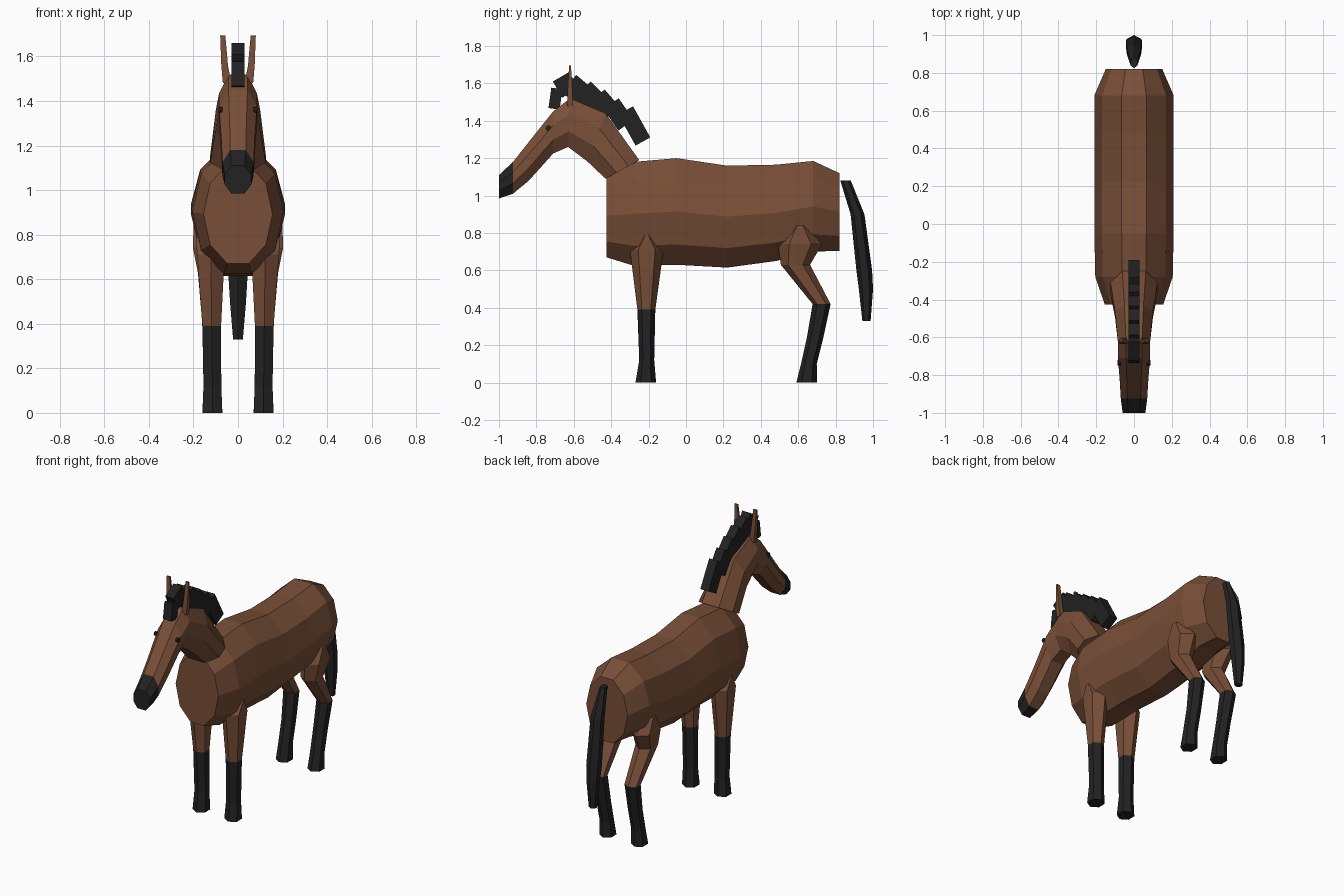
import bpy, bmesh, math
from mathutils import Vector

if "Cube" in bpy.data.objects:
    bpy.data.objects.remove(bpy.data.objects["Cube"])


def material(name, color):
    m = bpy.data.materials.new(name)
    m.diffuse_color = (*color, 1)
    m.use_nodes = True
    m.node_tree.nodes["Principled BSDF"].inputs["Base Color"].default_value = m.diffuse_color
    return m


BROWN = material("bay brown", (0.19, 0.078, 0.039))
BLACK = material("soft black", (0.016, 0.016, 0.016))


def loft(name, rings, mats, dark=None):
    """Skin a list of point rings, cap both ends, colour faces by a rule."""
    bm = bmesh.new()
    loops = [[bm.verts.new(p) for p in ring] for ring in rings]
    n = len(loops[0])
    for a, b in zip(loops, loops[1:]):
        for i in range(n):
            j = (i + 1) % n
            bm.faces.new((a[i], a[j], b[j], b[i]))
    bm.faces.new(loops[0])
    bm.faces.new(loops[-1])
    bmesh.ops.recalc_face_normals(bm, faces=bm.faces)
    if dark:
        for f in bm.faces:
            f.material_index = int(dark(f.calc_center_median()))
    me = bpy.data.meshes.new(name)
    bm.to_mesh(me)
    bm.free()
    for m in mats:
        me.materials.append(m)
    ob = bpy.data.objects.new(name, me)
    bpy.context.collection.objects.link(ob)
    return ob


# Barrel: ten-sided rings as (y, bottom z, top z, half width)
def body_ring(y, lo, hi, w):
    c, r = (lo + hi) / 2, (hi - lo) / 2 / math.sin(math.radians(72))
    angles = [math.radians(36 * i) for i in range(10)]
    return [(w * math.cos(a), y, c + r * math.sin(a)) for a in angles]


loft("body", [body_ring(*r) for r in (
    (-0.425, 0.67, 1.115, 0.155), (-0.28, 0.625, 1.18, 0.205),
    (-0.05, 0.63, 1.20, 0.21), (0.22, 0.615, 1.16, 0.21),
    (0.48, 0.65, 1.165, 0.21), (0.68, 0.70, 1.185, 0.21),
    (0.82, 0.705, 1.12, 0.15))], [BROWN])


# Neck and head: rings spanned between a crest point and a throat point
def head_ring(ty, tz, by, bz, w):
    top, bot = Vector((0, ty, tz)), Vector((0, by, bz))
    mid, half = (top + bot) / 2, (top - bot) / 2
    shape = [(0.5, 1), (1, 0.35), (1, -0.35), (0.5, -1)]
    shape += [(-x, h) for x, h in reversed(shape)]
    return [mid + half * h + Vector((w * x, 0, 0)) for x, h in shape]


loft("neck_and_head", [head_ring(*r) for r in (
    (-0.25, 1.19, -0.43, 1.09, 0.125), (-0.43, 1.44, -0.53, 1.185, 0.10),
    (-0.62, 1.52, -0.63, 1.26, 0.085), (-0.71, 1.45, -0.71, 1.225, 0.085),
    (-0.83, 1.30, -0.84, 1.08, 0.075), (-0.925, 1.18, -0.925, 1.01, 0.07),
    (-1.0, 1.11, -1.0, 0.985, 0.06))], [BROWN, BLACK],
    dark=lambda c: c.y < -0.926)


# Legs and tail: six-sided horizontal rings as (z, x, y, half x, half y)
def limb_ring(z, x, y, rx, ry):
    angles = [math.radians(60 * i) for i in range(6)]
    return [(x + rx * math.sin(a) / 0.866, y + ry * math.cos(a), z) for a in angles]


FRONT = ((0, 0.115, -0.215, 0.045, 0.055), (0.12, 0.115, -0.21, 0.040, 0.040),
         (0.39, 0.118, -0.212, 0.042, 0.048), (0.71, 0.122, -0.21, 0.062, 0.09),
         (0.79, 0.15, -0.21, 0.038, 0.015))
HIND = ((0, 0.115, 0.645, 0.043, 0.055), (0.10, 0.115, 0.657, 0.038, 0.042),
        (0.24, 0.115, 0.69, 0.038, 0.044), (0.42, 0.12, 0.725, 0.042, 0.048),
        (0.63, 0.125, 0.585, 0.055, 0.078), (0.74, 0.14, 0.61, 0.062, 0.118),
        (0.84, 0.16, 0.61, 0.040, 0.03))
for side, s in (("left", 1), ("right", -1)):
    for part, rings, sock in (("front_leg", FRONT, 0.39), ("hind_leg", HIND, 0.42)):
        loft(f"{part}_{side}", [limb_ring(z, s * x, y, rx, ry) for z, x, y, rx, ry in rings],
             [BROWN, BLACK], dark=lambda c: c.z < sock)

    # Thin upright ears
    ear = [[(s * a, -0.62 - t, z), (s * b, -0.62 - t, z),
            (s * b, -0.62 + t, z), (s * a, -0.62 + t, z)]
           for z, a, b, t in ((1.48, 0.03, 0.068, 0.016), (1.56, 0.045, 0.075, 0.013),
                              (1.695, 0.057, 0.08, 0.005))]
    loft(f"ear_{side}", ear, [BROWN])

    # Small round eyes
    eye = [[(s * x, -0.735 + 0.014 * math.cos(k * math.pi / 4),
             1.36 + 0.014 * math.sin(k * math.pi / 4)) for k in range(8)]
           for x in (0.07, 0.088)]
    loft(f"eye_{side}", eye, [BLACK])

loft("tail", [limb_ring(*r) for r in (
    (1.08, 0, 0.853, 0.018, 0.028), (0.90, 0, 0.917, 0.038, 0.037),
    (0.60, 0, 0.953, 0.042, 0.042), (0.50, 0, 0.962, 0.036, 0.038),
    (0.33, 0, 0.965, 0.022, 0.022))], [BLACK])

# Stepped mane: blocks as (front corner y, z, tilt, length, depth)
MANE = ((-0.72, 1.577, -8, 0.06, 0.11), (-0.712, 1.61, 30, 0.10, 0.10),
        (-0.587, 1.645, -40, 0.11, 0.12), (-0.51, 1.61, -44, 0.12, 0.12),
        (-0.435, 1.567, -49, 0.12, 0.11), (-0.36, 1.52, -55, 0.14, 0.10),
        (-0.283, 1.477, -61, 0.19, 0.09))
for i, (y, z, tilt, length, depth) in enumerate(MANE):
    a = math.radians(tilt)
    along = Vector((0, math.cos(a), math.sin(a))) * length
    inward = Vector((0, math.sin(a), -math.cos(a))) * depth
    block = []
    for x in (-0.03, 0.03):
        p = Vector((x, y, z))
        block.append([p, p + along, p + along + inward, p + inward])
    loft(f"mane_block_{i + 1}", block, [BLACK])
